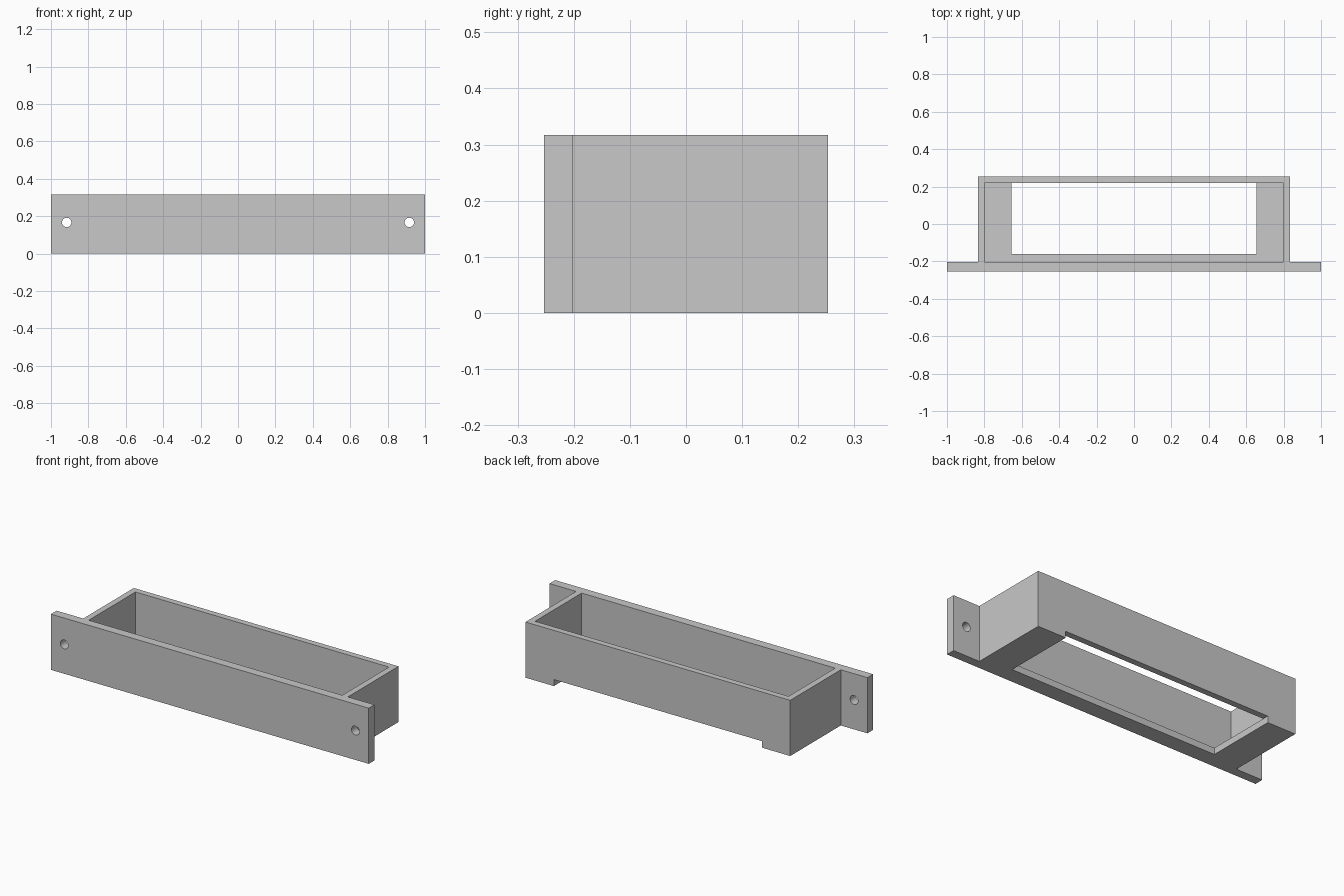
import bpy
import bmesh
from math import radians
from mathutils import Matrix, Vector

if "Cube" in bpy.data.objects:
    bpy.data.objects.remove(bpy.data.objects["Cube"], do_unlink=True)

HEIGHT = 0.317
FRONT, PLATE_BACK, BACK = -0.253, -0.202, 0.253
BOX_X, INNER_X, SLOT_X = 0.833, 0.798, 0.655
INNER_BACK, SLOT_FRONT = 0.218, -0.16
FLOOR = 0.037

grey = bpy.data.materials.new("plain grey")
grey.use_nodes = True
colour = (0.58, 0.58, 0.58, 1)
grey.diffuse_color = colour
grey.node_tree.nodes["Principled BSDF"].inputs["Base Color"].default_value = colour


def add_object(name, bm):
    bmesh.ops.recalc_face_normals(bm, faces=bm.faces)
    mesh = bpy.data.meshes.new(name)
    bm.to_mesh(mesh)
    bm.free()
    mesh.materials.append(grey)
    obj = bpy.data.objects.new(name, mesh)
    bpy.context.collection.objects.link(obj)
    return obj


def prism(name, outline, z0, z1):
    bm = bmesh.new()
    face = bm.faces.new([bm.verts.new((x, y, z0)) for x, y in outline])
    top = bmesh.ops.extrude_face_region(bm, geom=[face])["geom"]
    verts = [v for v in top if isinstance(v, bmesh.types.BMVert)]
    bmesh.ops.translate(bm, verts=verts, vec=Vector((0, 0, z1 - z0)))
    # The extruded sheet needs its base face to stay closed
    if not face.is_valid:
        bmesh.ops.holes_fill(bm, edges=bm.edges)
    return add_object(name, bm)


def block(name, half_x, y0, y1, z0, z1):
    outline = [(-half_x, y0), (half_x, y0), (half_x, y1), (-half_x, y1)]
    return prism(name, outline, z0, z1)


def screw_hole(name, x):
    bm = bmesh.new()
    place = Matrix.Translation((x, (FRONT + PLATE_BACK) / 2, 0.167)) @ Matrix.Rotation(radians(90), 4, "X")
    bmesh.ops.create_cone(bm, cap_ends=True, segments=32, radius1=0.025,
                          radius2=0.025, depth=0.2, matrix=place)
    return add_object(name, bm)


# Tray body with a wider front plate, as one T-shaped outline
half = [(1, FRONT), (1, PLATE_BACK), (BOX_X, PLATE_BACK), (BOX_X, BACK)]
outline = half + [(-x, y) for x, y in reversed(half)]
tray = prism("mounting_tray", outline, 0, HEIGHT)

# Open cavity, slot through the floor, notch under the back wall, screw holes
cutters = [
    block("cavity_cutter", INNER_X, PLATE_BACK, INNER_BACK, FLOOR, HEIGHT + 0.1),
    block("floor_slot_cutter", SLOT_X, SLOT_FRONT, INNER_BACK, -0.1, FLOOR + 0.1),
    block("back_notch_cutter", SLOT_X, 0, BACK + 0.1, -0.1, FLOOR),
    screw_hole("left_hole_cutter", 0.916),
    screw_hole("right_hole_cutter", -0.916),
]
for cutter in cutters:
    cutter.hide_render = True
    cut = tray.modifiers.new(cutter.name, "BOOLEAN")
    cut.operation = "DIFFERENCE"
    cut.solver = "EXACT"
    cut.object = cutter

# Bake the cuts and drop the cutters
bpy.context.view_layer.update()
evaluated = tray.evaluated_get(bpy.context.evaluated_depsgraph_get())
baked = bpy.data.meshes.new_from_object(evaluated)
tray.modifiers.clear()
tray.data = baked
for cutter in cutters:
    bpy.data.objects.remove(cutter, do_unlink=True)

# Smooth hole walls, crisp edges elsewhere
bpy.ops.object.select_all(action="DESELECT")
tray.select_set(True)
bpy.context.view_layer.objects.active = tray
bpy.ops.object.shade_smooth_by_angle(angle=radians(30))
